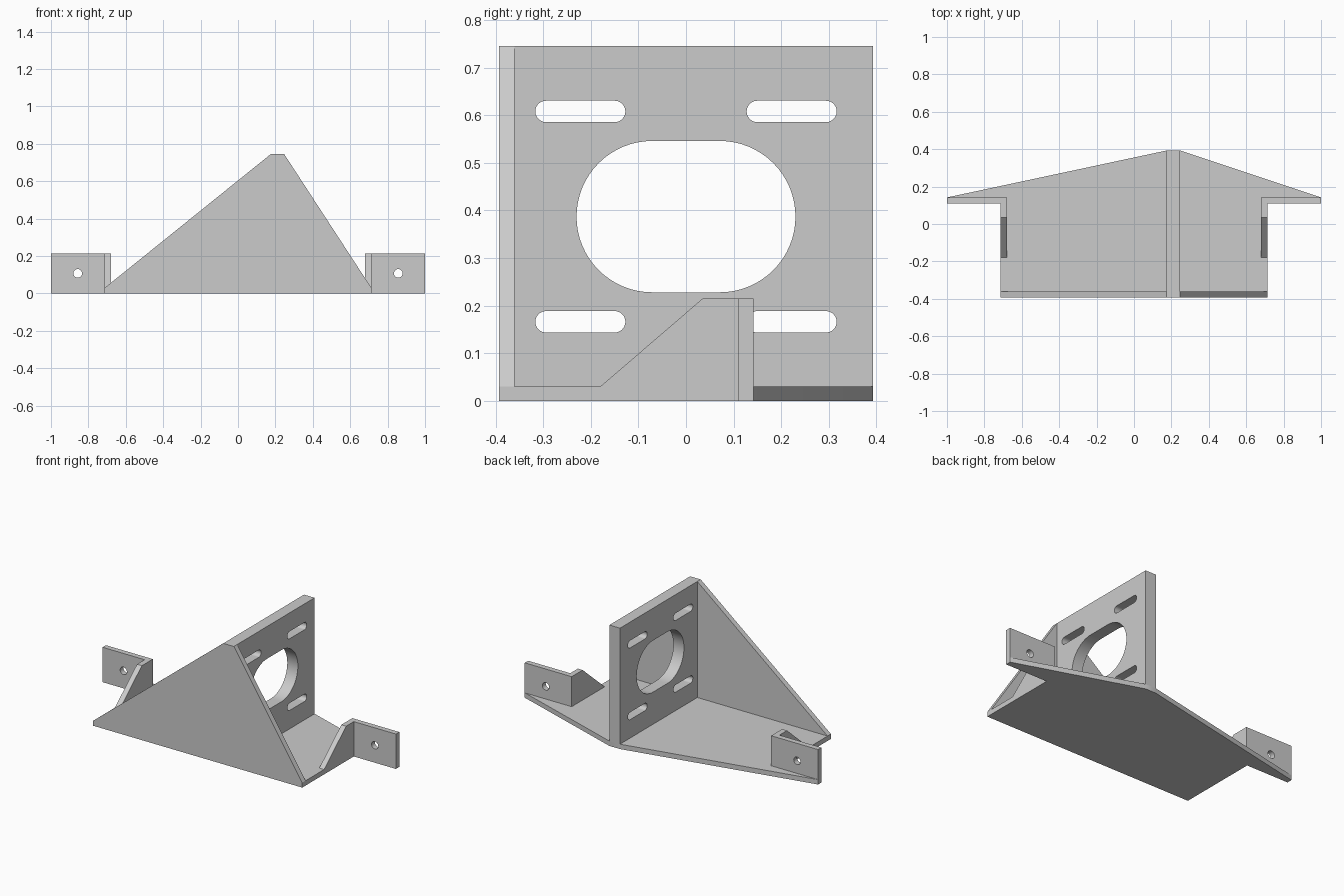
import bpy, bmesh, math
from mathutils import Matrix, Vector

if "Cube" in bpy.data.objects:
    bpy.data.objects.remove(bpy.data.objects["Cube"])

# Single plain metal colour
GREY = (0.6, 0.6, 0.6, 1)
metal = bpy.data.materials.new("light grey")
metal.use_nodes = True
metal.diffuse_color = GREY
metal.node_tree.nodes["Principled BSDF"].inputs["Base Color"].default_value = GREY

# Overall measures
T = 0.033                 # sheet thickness
FLOOR = 0.03              # base thickness
HALF = 0.393              # half depth
SIDE = 0.713              # half width of the base body
TOP = 0.745
TAB_TOP = 0.215
TAB_BACK = 0.142
RIB = (0.175, 0.247)      # x range of the mounting plate


def slot(cx, cy, r, half=0.0, steps=24):
    """Outline of a round-ended slot; a circle when half is zero."""
    pts = []
    for sign, start in ((1, -math.pi / 2), (-1, math.pi / 2)):
        for i in range(steps + 1):
            a = start + math.pi * i / steps
            pts.append((cx + sign * half + r * math.cos(a), cy + r * math.sin(a)))
    return pts


def plate(name, axis, start, end, outline, holes=()):
    """Extrude a flat outline with holes along one axis."""
    place = {"x": lambda u, v: Vector((start, u, v)),
             "y": lambda u, v: Vector((u, start, v)),
             "z": lambda u, v: Vector((u, v, start))}[axis]
    bm = bmesh.new()
    for loop in (outline, *holes):
        verts = [bm.verts.new(place(*p)) for p in loop]
        for a, b in zip(verts, verts[1:] + verts[:1]):
            bm.edges.new((a, b))
    bmesh.ops.remove_doubles(bm, verts=bm.verts[:], dist=1e-5)
    bmesh.ops.triangle_fill(bm, edges=bm.edges[:], use_beauty=True)
    res = bmesh.ops.extrude_face_region(bm, geom=bm.faces[:])
    moved = [g for g in res["geom"] if isinstance(g, bmesh.types.BMVert)]
    shift = Vector([end - start if c == axis else 0 for c in "xyz"])
    bmesh.ops.translate(bm, verts=moved, vec=shift)
    bmesh.ops.recalc_face_normals(bm, faces=bm.faces[:])
    mesh = bpy.data.meshes.new(name)
    bm.to_mesh(mesh)
    bm.free()
    mesh.materials.append(metal)
    obj = bpy.data.objects.new(name, mesh)
    bpy.context.collection.objects.link(obj)
    bpy.ops.object.select_all(action="DESELECT")
    obj.select_set(True)
    bpy.context.view_layer.objects.active = obj
    bpy.ops.object.shade_smooth_by_angle(angle=math.radians(25))
    return obj


# Base plate with ears and a tapering back edge
ear = TAB_BACK - T
plate("base_plate", "z", 0, FLOOR,
      [(-SIDE, -HALF), (SIDE, -HALF), (SIDE, ear), (1, ear), (1, TAB_BACK),
       (RIB[1], HALF), (RIB[0], HALF), (-1, TAB_BACK), (-1, ear), (-SIDE, ear)])

# Triangular front web
plate("front_web", "y", -HALF, -HALF + T,
      [(-SIDE, FLOOR), (SIDE, FLOOR), (RIB[1], TOP), (RIB[0], TOP)])

# Upright mounting plate with a wide opening and four slots
mid = 0.387
openings = [slot(0, mid, 0.159, 0.071, 32)]
openings += [slot(sy * 0.222, mid + sz * 0.221, 0.0225, 0.072)
             for sy in (-1, 1) for sz in (-1, 1)]
plate("mounting_plate", "x", RIB[0], RIB[1],
      [(-HALF + T, FLOOR), (HALF, FLOOR), (HALF, TOP), (-HALF + T, TOP)], openings)

# Screw tabs and their gussets on both sides
for side, s in (("left", 1), ("right", -1)):
    plate(side + "_screw_tab", "y", ear, TAB_BACK,
          [(s * (SIDE - T), FLOOR), (s, FLOOR), (s, TAB_TOP), (s * (SIDE - T), TAB_TOP)],
          [slot(s * 0.857, TAB_TOP / 2, 0.023)])
    plate(side + "_gusset", "x", s * (SIDE - T), s * SIDE,
          [(-0.18, FLOOR), (ear, FLOOR), (ear, TAB_TOP), (0.035, TAB_TOP)])
